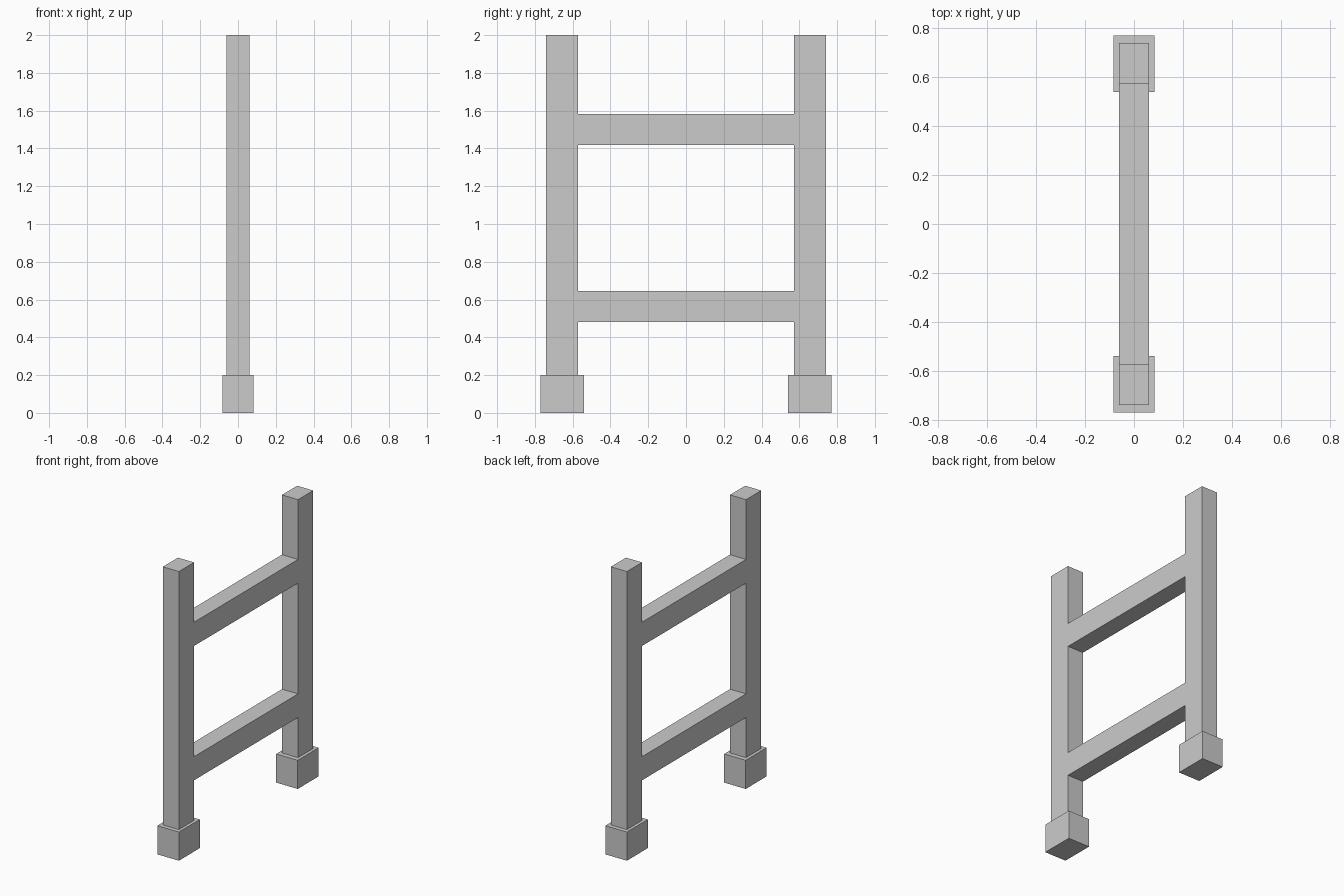
import bpy

cube = bpy.data.objects.get("Cube")
if cube:
    bpy.data.objects.remove(cube, do_unlink=True)

# Single plain grey material
GREY = (0.6, 0.6, 0.6, 1.0)
grey = bpy.data.materials.new("plain_grey")
grey.use_nodes = True
grey.diffuse_color = GREY
grey.node_tree.nodes["Principled BSDF"].inputs["Base Color"].default_value = GREY


def box(name, low, high):
    """Add a flat-shaded box spanning two opposite corners."""
    centre = [(a + b) / 2 for a, b in zip(low, high)]
    bpy.ops.mesh.primitive_cube_add(size=1, location=centre)
    obj = bpy.context.object
    obj.name = name
    size = [b - a for a, b in zip(low, high)]
    for v in obj.data.vertices:
        v.co = [c * s for c, s in zip(v.co, size)]
    obj.data.materials.append(grey)
    return obj


HALF_WIDTH = 0.062      # posts and rails share one thickness
FOOT_HALF_WIDTH = 0.083
INNER, OUTER = 0.573, 0.74
FOOT_INNER, FOOT_OUTER = 0.54, 0.77
FOOT_TOP, TOP = 0.2, 2.0

# Upright posts standing on block feet
for label, side in (("front", -1), ("back", 1)):
    y0, y1 = sorted((side * INNER, side * OUTER))
    box(label + "_post", (-HALF_WIDTH, y0, FOOT_TOP), (HALF_WIDTH, y1, TOP))
    y0, y1 = sorted((side * FOOT_INNER, side * FOOT_OUTER))
    box(label + "_foot", (-FOOT_HALF_WIDTH, y0, 0), (FOOT_HALF_WIDTH, y1, FOOT_TOP))

# Cross rails flush with the posts
for label, z0, z1 in (("lower", 0.48, 0.645), ("upper", 1.417, 1.583)):
    box(label + "_rail", (-HALF_WIDTH, -INNER, z0), (HALF_WIDTH, INNER, z1))
